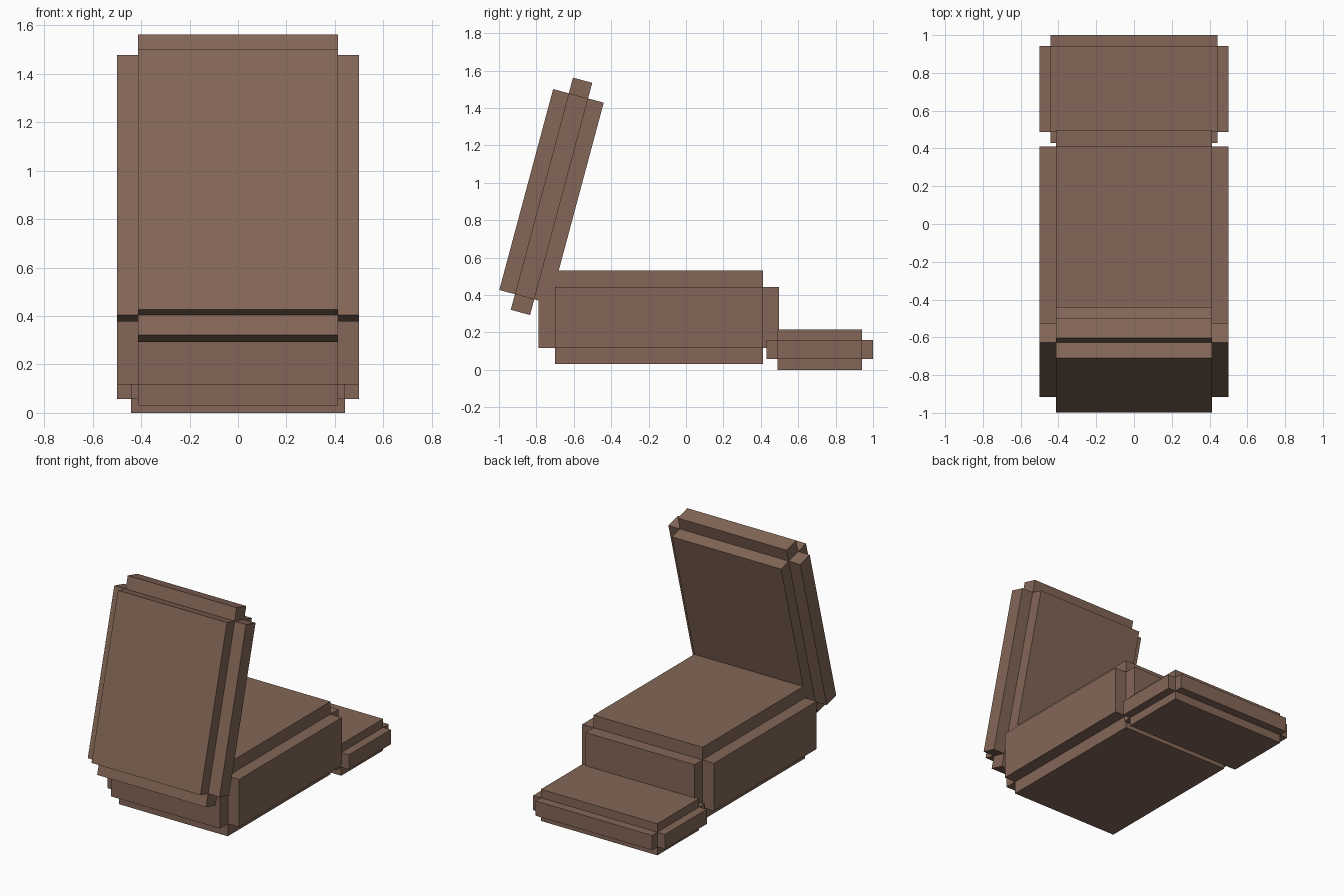
import bpy, bmesh, math
from mathutils import Matrix, Vector

if "Cube" in bpy.data.objects:
    bpy.data.objects.remove(bpy.data.objects["Cube"])

brown = bpy.data.materials.new("brown_leather")
brown.diffuse_color = (0.23, 0.135, 0.095, 1)
brown.use_nodes = True
brown.node_tree.nodes["Principled BSDF"].inputs["Base Color"].default_value = brown.diffuse_color


def cushion(name, size, inset, location, tilt=0):
    """Stepped-edge cushion: three crossing boxes, each full length on one axis only."""
    bm = bmesh.new()
    for axis in range(3):
        dims = Vector(s if i == axis else s - 2 * inset for i, s in enumerate(size))
        bmesh.ops.create_cube(bm, size=1, matrix=Matrix.Diagonal(dims).to_4x4())
    mesh = bpy.data.meshes.new(name)
    bm.to_mesh(mesh)
    bm.free()
    mesh.materials.append(brown)
    ob = bpy.data.objects.new(name, mesh)
    ob.location = location
    ob.rotation_euler.x = math.radians(tilt)
    bpy.context.collection.objects.link(ob)
    return ob


# Main seat block
cushion("seat", (1.0, 1.286, 0.50), 0.0865, (0, -0.145, 0.281))
# Reclined backrest, its top leaning towards the seat
cushion("backrest", (1.0, 1.285, 0.28)[:1] + (0.28, 1.285), 0.0865, (0, -0.719, 0.928), -15)
# Low footrest at the far end
cushion("footrest", (1.0, 0.57, 0.217), 0.058, (0, 0.715, 0.1085))
